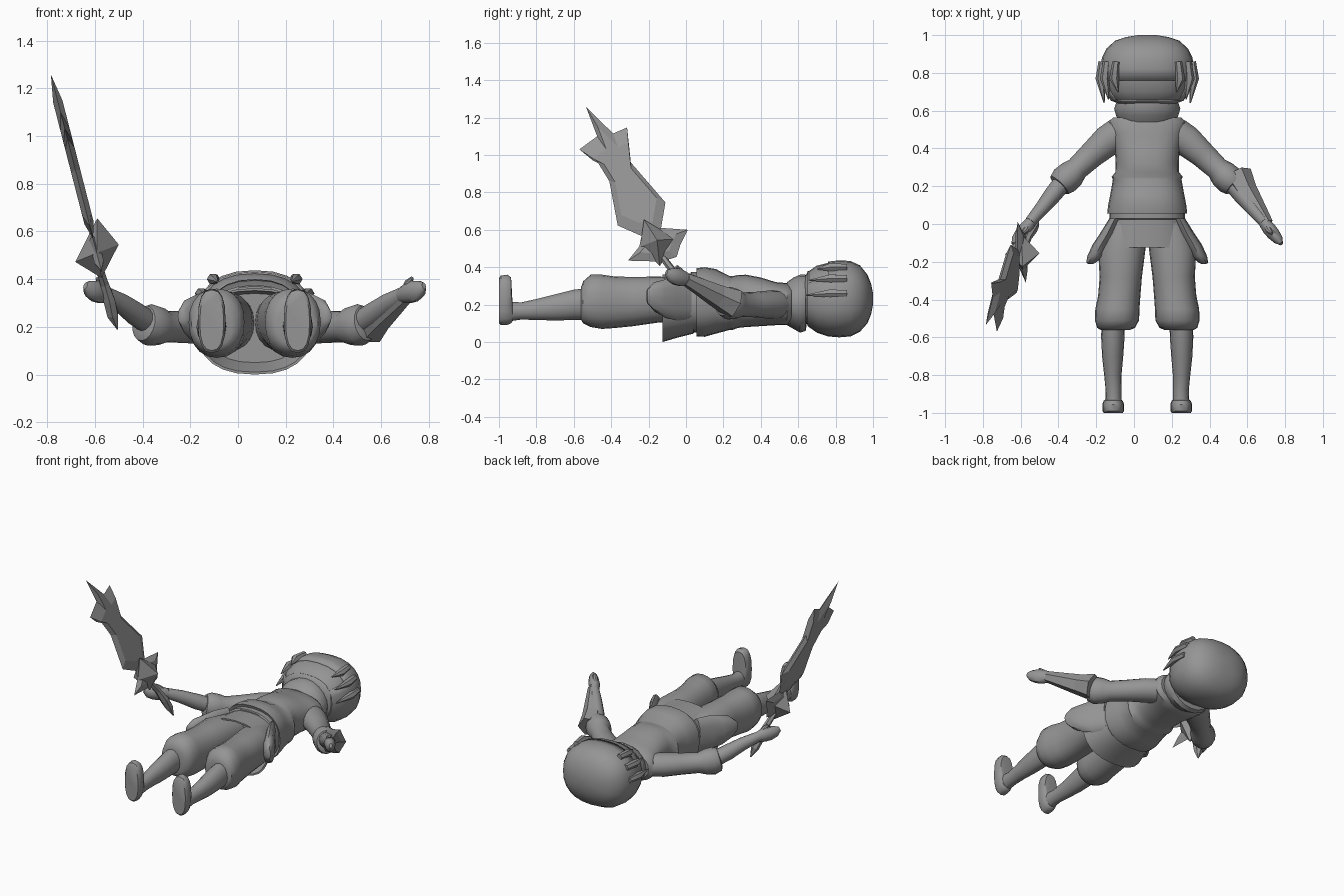
import bpy, bmesh, math
from mathutils import Vector

CX = 0.07  # body centre line
grey = bpy.data.materials.new("plain_grey")
grey.diffuse_color = (0.3, 0.3, 0.3, 1)


def finish(name, bm, smooth=True):
    bmesh.ops.recalc_face_normals(bm, faces=bm.faces)
    mesh = bpy.data.meshes.new(name)
    bm.to_mesh(mesh)
    bm.free()
    mesh.materials.append(grey)
    if smooth:
        mesh.shade_smooth()
        mesh.set_sharp_from_angle(angle=math.radians(42))
    ob = bpy.data.objects.new(name, mesh)
    bpy.context.collection.objects.link(ob)
    return ob


def skin(rings, drop=None):
    """Bridge rings of points into a capped surface."""
    bm = bmesh.new()
    vs = [[bm.verts.new(p) for p in r] for r in rings]
    n = len(vs[0])
    for a, b in zip(vs, vs[1:]):
        for i in range(n):
            bm.faces.new((a[i], a[(i + 1) % n], b[(i + 1) % n], b[i]))
    bm.faces.new(vs[0])
    bm.faces.new(vs[-1])
    if drop:
        bad = [f for f in bm.faces if drop(f.calc_center_median())]
        bmesh.ops.delete(bm, geom=bad, context='FACES')
    return bm


def body(name, secs, n=20, power=1.0, drop=None, grow=1.0):
    """Rings across the y axis: (centre x, y, half width, low z, high z)."""
    rings = []
    for cx, y, rx, lo, hi in secs:
        ring = []
        for i in range(n):
            t = 2 * math.pi * i / n
            c, s = math.cos(t), math.sin(t)
            ring.append((cx + grow * rx * math.copysign(abs(c) ** power, c), y,
                         (lo + hi) / 2 + grow * (hi - lo) / 2 * math.copysign(abs(s) ** power, s)))
        rings.append(ring)
    return finish(name, skin(rings, drop))


def tube(name, pts, n=12, smooth=True):
    """Rings square to a path: (x, y, z, side radius, up radius)."""
    ps = [Vector(p[:3]) for p in pts]
    rings = []
    for i, p in enumerate(pts):
        t = (ps[min(i + 1, len(ps) - 1)] - ps[max(i - 1, 0)]).normalized()
        u = t.cross(Vector((0, 0, 1))).normalized()
        v = u.cross(t)
        rings.append([ps[i] + u * p[3] * math.cos(2 * math.pi * k / n)
                      + v * p[4] * math.sin(2 * math.pi * k / n) for k in range(n)])
    return finish(name, skin(rings), smooth)


def side(s, secs):
    return [(CX + s * p[0],) + tuple(p[1:]) for p in secs]


def mid(secs):
    return [(CX,) + tuple(p) for p in secs]


# Head and hair
head = mid([(.63, .14, .12, .34), (.65, .19, .085, .38), (.70, .225, .05, .415),
            (.76, .243, .03, .43), (.82, .247, .025, .437), (.88, .24, .03, .433),
            (.93, .215, .055, .41), (.97, .17, .10, .36), (.99, .11, .15, .31), (1.0, .05, .2, .26)])
body("head", head, 24, .85, grow=.965)
hair = body("hair", head[1:], 24, .85, drop=lambda c: c.z > .33 and c.y < .75)
sol = hair.modifiers.new("thickness", 'SOLIDIFY')
sol.thickness = .012
for s, tag in ((-1, "right"), (1, "left")):
    for k, (dx, z, end) in enumerate(((.165, .40, .70), (.215, .34, .66), (.238, .26, .64))):
        tube(f"{tag}_hair_lock_{k}", side(s, [(dx, .86, z, .02, .02), (dx + .01, .77, z, .026, .024),
                                               (dx - .01, end, z - .01, .003, .003)]), 6)

# Torso, collar, belt and skirt
body("collar", mid([(.54, .15, .09, .32), (.575, .165, .07, .345), (.61, .175, .05, .36),
                    (.64, .165, .06, .36), (.645, .14, .09, .33)]))
body("tunic", mid([(.07, .18, .08, .36), (.055, .212, .03, .395), (.10, .207, .028, .40),
                   (.16, .195, .045, .39), (.235, .182, .065, .352), (.25, .188, .065, .352),
                   (.275, .168, .075, .358), (.32, .167, .08, .36), (.40, .172, .085, .345),
                   (.48, .195, .09, .32), (.54, .205, .09, .315), (.565, .18, .11, .30)]), 24, .85)
body("belt", mid([(.07, .19, .06, .37), (.065, .2, .05, .375), (.03, .2, .05, .375), (.025, .19, .06, .37)]), 24, .85)
body("skirt", mid([(.05, .18, .07, .35), (.04, .195, .045, .362), (-.04, .215, .025, .362),
                   (-.125, .24, 0, .362), (-.125, .23, .01, .352), (-.02, .2, .05, .34)]), 24, .85)

for s, tag in ((-1, "right"), (1, "left")):
    # Hip flap
    body(f"{tag}_hip_flap", side(s, [(.17, .03, .03, .12, .35), (.21, -.05, .04, .115, .35),
                                     (.245, -.11, .045, .13, .335), (.275, -.17, .042, .165, .32),
                                     (.298, -.205, .025, .205, .285), (.30, -.212, .012, .22, .27)]), 12)
    # Legs
    body(f"{tag}_trouser_leg", side(s, [(.10, .02, .10, .10, .33), (.12, -.06, .115, .10, .34),
                                        (.135, -.14, .125, .105, .35), (.14, -.28, .112, .085, .348),
                                        (.148, -.38, .112, .075, .35), (.158, -.45, .117, .07, .36),
                                        (.16, -.51, .117, .08, .36), (.165, -.55, .10, .10, .325),
                                        (.17, -.562, .075, .12, .29)]), 20, .9)
    body(f"{tag}_shin", side(s, [(.18, -.53, .062, .12, .288), (.182, -.6, .062, .118, .28),
                                 (.183, -.7, .056, .115, .255), (.182, -.8, .046, .118, .23),
                                 (.178, -.88, .042, .12, .212), (.178, -.95, .043, .11, .215)]), 16)
    body(f"{tag}_foot", side(s, [(.18, -1.0, .05, .1, .34), (.18, -.99, .058, .09, .355),
                                 (.18, -.955, .058, .092, .36), (.18, -.935, .05, .1, .345),
                                 (.18, -.928, .04, .11, .22)]), 16, .8)
    # Arms
    tube(f"{tag}_sleeve", side(s, [(.15, .48, .2, .085, .075), (.21, .44, .2, .083, .075),
                                   (.29, .37, .2, .07, .068), (.37, .295, .2, .062, .065),
                                   (.40, .265, .203, .075, .08), (.44, .23, .208, .078, .088),
                                   (.465, .205, .215, .066, .075), (.47, .2, .217, .045, .05)]), 16)
    tube(f"{tag}_forearm", side(s, [(.44, .23, .215, .05, .05), (.50, .155, .255, .047, .05),
                                    (.56, .08, .30, .038, .042), (.62, .01, .335, .03, .033)]))
    tube(f"{tag}_hand", side(s, [(.61, .02, .33, .028, .03), (.645, -.025, .342, .036, .045),
                                 (.67, -.055, .35, .034, .046), (.695, -.085, .36, .026, .036),
                                 (.71, -.105, .372, .01, .015)]), 10)
    tube(f"{tag}_thumb", side(s, [(.63, -.01, .35, .018, .018), (.645, -.035, .385, .017, .017),
                                  (.66, -.05, .405, .008, .008)]), 8)

# Flared bracer on the left forearm
tube("left_bracer", side(1, [(.475, .255, .205, .082, .085), (.52, .17, .245, .066, .066),
                             (.635, 0, .335, .034, .036)]), 6, False)


def bevel_plate(name, outline, centre, scale, thick):
    """Sharp-edged slab: a y,z outline laid on the slanted sword plane."""
    def place(y, z, off):
        return Vector((-.51 - (z - .19) * .257, y, z)) + Vector((.97, 0, .25)) * off
    bm = bmesh.new()
    rim = [bm.verts.new(place(y, z, 0)) for y, z in outline]
    n = len(rim)
    for off in (thick, -thick):
        inner = [bm.verts.new(place(centre[0] + (y - centre[0]) * scale,
                                    centre[1] + (z - centre[1]) * scale, off)) for y, z in outline]
        for i in range(n):
            j = (i + 1) % n
            bm.faces.new((rim[i], rim[j], inner[j], inner[i]))
        bm.faces.new(inner)
    bmesh.ops.triangulate(bm, faces=[f for f in bm.faces if len(f.verts) > 4])
    return finish(name, bm, False)


# Sword
bevel_plate("sword_blade", [(-.535, 1.258), (-.39, 1.115), (-.315, 1.147), (-.295, .96), (-.11, .746),
                            (-.14, .57), (-.245, .57), (-.365, .623), (-.41, .86), (-.49, .99),
                            (-.57, 1.03), (-.475, 1.10)], (-.29, .82), .74, .02)
bevel_plate("sword_guard", [(.01, .60), (-.03, .52), (-.05, .455), (-.13, .43), (-.31, .435),
                            (-.25, .51), (-.235, .58), (-.13, .61)], (-.15, .53), .6, .02)
bm = bmesh.new()
equator = [bm.verts.new(p) for p in ((-.59, -.225, .655), (-.595, -.055, .55),
                                     (-.572, -.14, .405), (-.59, -.245, .51))]
for apex in ((-.50, -.155, .545), (-.682, -.16, .472)):
    a = bm.verts.new(apex)
    for i in range(4):
        bm.faces.new((equator[i], equator[(i + 1) % 4], a))
finish("sword_gem", bm, False)
tube("sword_handle", [(-.585, -.13, .46, .018, .018), (-.56, -.07, .38, .02, .02),
                      (-.54, -.03, .31, .028, .028), (-.525, 0, .25, .026, .026),
                      (-.505, .02, .19, .003, .003)], 6, False)
